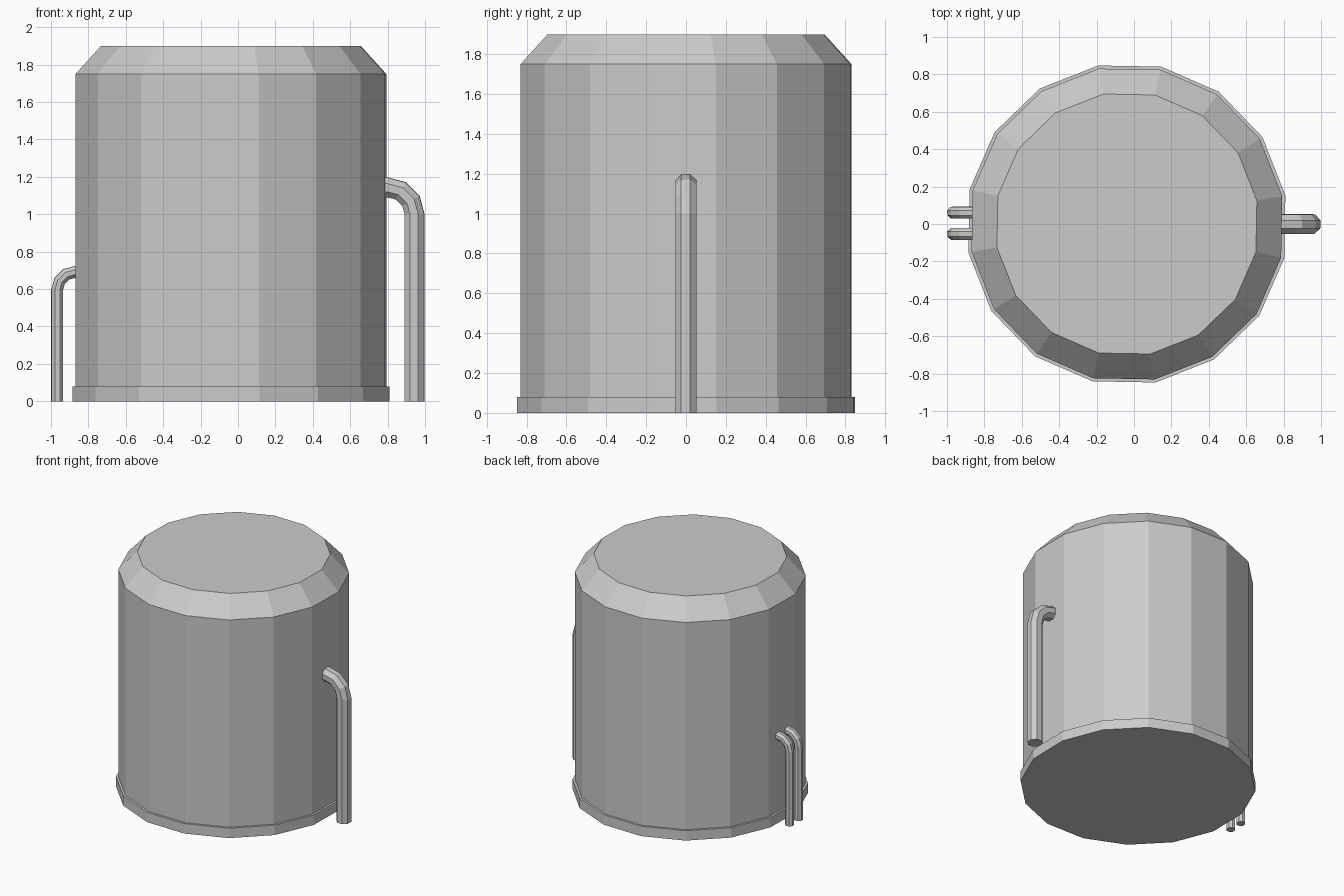
import bpy, bmesh
from math import sin, cos, radians, pi

if "Cube" in bpy.data.objects:
    bpy.data.objects.remove(bpy.data.objects["Cube"])


def loft(name, rings):
    """Skin a list of equal-sized vertex rings and cap both ends."""
    bm = bmesh.new()
    loops = [[bm.verts.new(p) for p in ring] for ring in rings]
    n = len(loops[0])
    for a, b in zip(loops, loops[1:]):
        for i in range(n):
            j = (i + 1) % n
            bm.faces.new((a[i], a[j], b[j], b[i]))
    bm.faces.new(loops[0][::-1])
    bm.faces.new(loops[-1])
    bmesh.ops.recalc_face_normals(bm, faces=bm.faces)
    mesh = bpy.data.meshes.new(name)
    bm.to_mesh(mesh)
    bm.free()
    obj = bpy.data.objects.new(name, mesh)
    bpy.context.collection.objects.link(obj)
    return obj


def pipe(name, side, bend_x, y, bend_z, bend_r, r, wall_x, sides=8):
    """Pipe rising from the ground and bending inward to the tank wall."""
    # path entries: distance from axis, height, tilt of the section
    path = [(bend_x + bend_r, 0, 0)]
    for a in (0, 30, 60, 90):
        t = radians(a)
        path.append((bend_x + bend_r * cos(t), bend_z + bend_r * sin(t), t))
    path.append((wall_x, bend_z + bend_r, pi / 2))
    rings = []
    for px, pz, t in path:
        ring = []
        for i in range(sides):
            a = radians(20) + 2 * pi * i / sides
            u, v = r * cos(a), r * sin(a)
            ring.append((side * (px + u * cos(t)), y + v, pz + u * sin(t)))
        rings.append(ring)
    return loft(name, rings)


# Tank: 16-sided body with base lip and sloped shoulder
CX, SIDES, PHASE = -0.038, 16, radians(10.2)
profile = [(0.861, 0), (0.861, 0.08), (0.844, 0.08), (0.844, 1.75), (0.706, 1.9)]
loft("tank_body", [[(CX + r * cos(PHASE + 2 * pi * i / SIDES),
                     r * sin(PHASE + 2 * pi * i / SIDES), z)
                    for i in range(SIDES)] for r, z in profile])

# Large pipe on the right, twin small pipes on the left
pipe("large_pipe", 1, 0.80, 0.0, 1.0, 0.144, 0.057, 0.74)
for label, y in (("back", 0.061), ("front", -0.053)):
    pipe("small_pipe_" + label, -1, 0.87, y, 0.595, 0.097, 0.034, 0.83)
